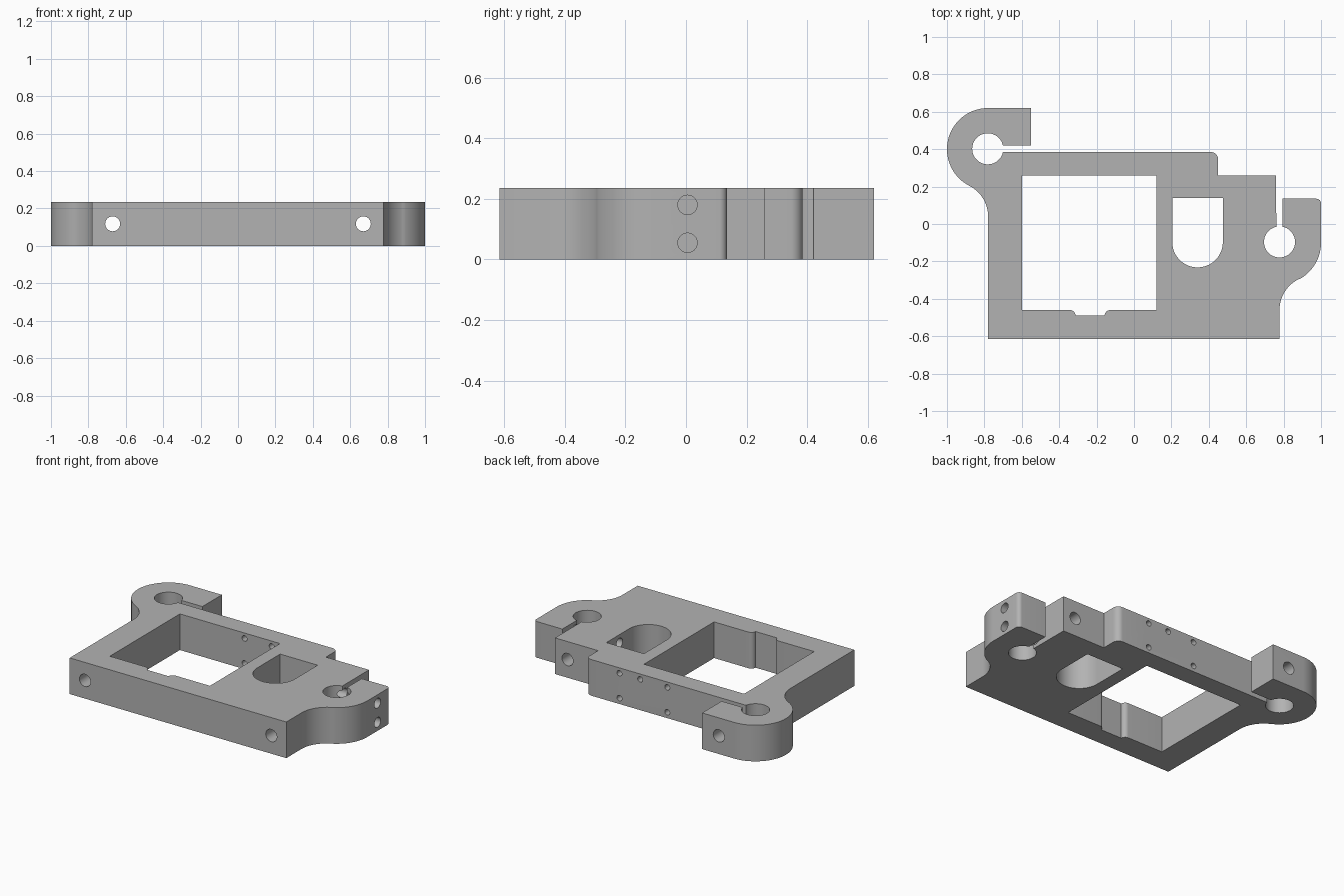
import bpy, bmesh, math
from mathutils import Matrix, Vector

cube = bpy.data.objects.get("Cube")
if cube:
    bpy.data.objects.remove(cube)

HEIGHT = 0.235

# One plain grey material
grey = bpy.data.materials.new("machined grey")
grey.use_nodes = True
colour = (0.45, 0.45, 0.45, 1)
grey.diffuse_color = colour
grey.node_tree.nodes["Principled BSDF"].inputs["Base Color"].default_value = colour


def arc(cx, cy, r, start, end, steps=24):
    """Points on an arc, angles in degrees."""
    angles = [math.radians(start + (end - start) * i / steps) for i in range(steps + 1)]
    return [(cx + r * math.cos(a), cy + r * math.sin(a)) for a in angles]


def prism(name, points, z0, z1):
    """Extrude a closed counter-clockwise outline upwards."""
    bm = bmesh.new()
    face = bm.faces.new([bm.verts.new((x, y, z0)) for x, y in points])
    top = bmesh.ops.extrude_face_region(bm, geom=[face])["geom"]
    moved = [v for v in top if isinstance(v, bmesh.types.BMVert)]
    bmesh.ops.translate(bm, vec=(0, 0, z1 - z0), verts=moved)
    bmesh.ops.recalc_face_normals(bm, faces=bm.faces)
    return add_object(name, bm)


def rod(name, start, end, radius):
    """Cylinder between two points."""
    start, end = Vector(start), Vector(end)
    axis = end - start
    turn = axis.to_track_quat("Z", "Y").to_matrix().to_4x4()
    bm = bmesh.new()
    bmesh.ops.create_cone(bm, cap_ends=True, segments=32, radius1=radius, radius2=radius,
                          depth=axis.length, matrix=Matrix.Translation((start + end) / 2) @ turn)
    return add_object(name, bm)


def add_object(name, bm):
    mesh = bpy.data.meshes.new(name)
    bm.to_mesh(mesh)
    bm.free()
    mesh.materials.append(grey)
    obj = bpy.data.objects.new(name, mesh)
    bpy.context.collection.objects.link(obj)
    return obj


def cut(body, cutter):
    """Subtract the cutter from the body and discard it."""
    mod = body.modifiers.new("cut", "BOOLEAN")
    mod.operation, mod.solver, mod.object = "DIFFERENCE", "EXACT", cutter
    bpy.context.view_layer.objects.active = body
    bpy.ops.object.modifier_apply(modifier=mod.name)
    bpy.data.objects.remove(cutter)


# Plate outline: both split clamps blend into the sides with tangent fillets
blend = math.degrees(math.atan2(0.36, 0.1845))
outline = [(-0.78, -0.615), (0.778, -0.615)]
# right clamp, with its slot and bore
outline += arc(0.9625, -0.46, 0.1845, 180, 180 - blend)
outline += arc(0.778, -0.1, 0.222, -blend, 0)[1:]
outline += arc(0.975, 0.11, 0.025, 0, 90, 8)
outline += [(0.795, 0.135)]
outline += arc(0.778, -0.096, 0.083, 78, -258, 48)
outline += [(0.76, 0.26), (0.45, 0.26)]
# stepped back edge
outline += arc(0.41, 0.345, 0.04, 0, 90, 8)
# left clamp, with its slot and bore
outline += arc(-0.782, 0.402, 0.083, -12, -348, 48)
outline += [(-0.55, 0.42), (-0.55, 0.62)]
outline += arc(-0.78, 0.4, 0.22, 90, 360 - blend - 2 * (90 - blend), 40)[:-1]
outline += arc(-0.9645, 0.04, 0.1845, blend, 0)
plate = prism("clamp_plate", outline, 0, HEIGHT)

# Square window with a shallow rounded notch in its front edge
window = [(-0.6, -0.46)]
window += arc(-0.343, -0.49, 0.03, 90, 0, 8)
window += arc(-0.127, -0.49, 0.03, 180, 90, 8)
window += [(0.12, -0.46), (0.12, 0.26), (-0.6, 0.26)]
cut(plate, prism("window_cutter", window, -0.1, HEIGHT + 0.1))

# Round-bottomed opening
pocket = [(0.475, 0.14), (0.205, 0.14)] + arc(0.34, -0.097, 0.135, 180, 360, 32)
cut(plate, prism("pocket_cutter", pocket, -0.1, HEIGHT + 0.1))

# Long holes from front to back
for x in (-0.67, 0.67):
    cut(plate, rod("long_hole", (x, -0.8, 0.118), (x, 0.8, 0.118), 0.04))

# Clamp screw holes in the right side, running into the opening
for z in (0.055, 0.18):
    cut(plate, rod("screw_hole", (0.4, 0.005, z), (1.1, 0.005, z), 0.032))

# Small mounting holes in the back edge
for x, z, depth in ((-0.135, 0.2, 0.2), (-0.135, 0.038, 0.2), (0.06, 0.2, 0.2),
                    (0.209, 0.2, 0.2), (0.209, 0.038, 0.2)):
    cut(plate, rod("mounting_hole", (x, depth, z), (x, 0.5, z), 0.018))

# Smooth the curved walls, keep the edges crisp
bpy.ops.object.select_all(action="DESELECT")
plate.select_set(True)
bpy.context.view_layer.objects.active = plate
bpy.ops.object.shade_smooth_by_angle(angle=math.radians(30))
